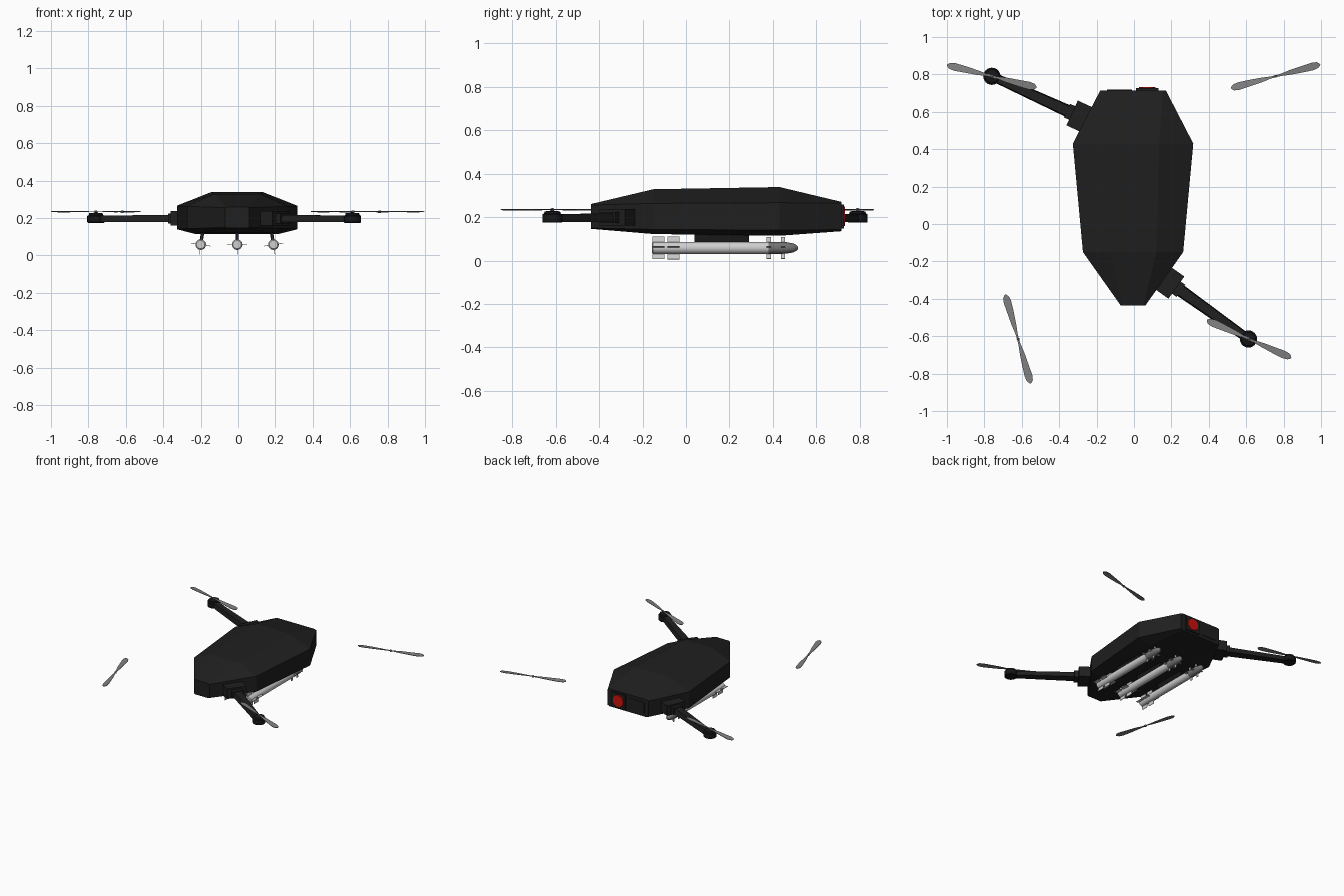
import bpy, bmesh, math
from mathutils import Matrix, Vector

if "Cube" in bpy.data.objects:
    bpy.data.objects.remove(bpy.data.objects["Cube"])


def material(name, rgb):
    m = bpy.data.materials.new(name)
    m.diffuse_color = (*rgb, 1)
    m.use_nodes = True
    m.node_tree.nodes["Principled BSDF"].inputs["Base Color"].default_value = m.diffuse_color
    return m


BLACK = material("matte black", (0.014, 0.014, 0.014))
DARK = material("deep black", (0.008, 0.008, 0.008))
GREY = material("blade grey", (0.22, 0.22, 0.22))
LIGHT = material("light grey", (0.62, 0.62, 0.62))
NOSE = material("nose grey", (0.17, 0.17, 0.17))
RED = material("lens red", (0.6, 0.006, 0.004))


def finish(name, bm, mat, matrix=None, smooth=False):
    bmesh.ops.recalc_face_normals(bm, faces=bm.faces[:])
    me = bpy.data.meshes.new(name)
    bm.to_mesh(me)
    bm.free()
    me.materials.append(mat)
    ob = bpy.data.objects.new(name, me)
    bpy.context.collection.objects.link(ob)
    if matrix:
        ob.matrix_world = matrix
    if smooth:
        bpy.ops.object.select_all(action='DESELECT')
        ob.select_set(True)
        bpy.context.view_layer.objects.active = ob
        bpy.ops.object.shade_smooth_by_angle(angle=math.radians(35))
    return ob


def loft(name, rings, mat, matrix=None, smooth=False):
    """Skin a list of equally sized rings and cap both ends."""
    bm = bmesh.new()
    vs = [[bm.verts.new(p) for p in ring] for ring in rings]
    n = len(vs[0])
    for a, b in zip(vs, vs[1:]):
        for i in range(n):
            j = (i + 1) % n
            bm.faces.new((a[i], a[j], b[j], b[i]))
    bm.faces.new(vs[0])
    bm.faces.new(vs[-1])
    return finish(name, bm, mat, matrix, smooth)


def box(name, lo, hi, mat, matrix=None):
    rings = [[(x, lo[1], lo[2]), (x, hi[1], lo[2]), (x, hi[1], hi[2]), (x, lo[1], hi[2])]
             for x in (lo[0], hi[0])]
    return loft(name, rings, mat, matrix)


def lathe(name, profile, mat, matrix=None, seg=24):
    """Turned part along local z from (radius, height) pairs."""
    rings = [[(r * math.cos(math.tau * i / seg), r * math.sin(math.tau * i / seg), h)
              for i in range(seg)] for r, h in profile]
    return loft(name, rings, mat, matrix, True)


# Faceted fuselage: y, half width, side low/high, top half width/z, bottom half width/z
CX = -0.005
stations = [(-0.437, 0.065, 0.150, 0.255, 0.055, 0.260, 0.055, 0.146),
            (-0.15, 0.268, 0.143, 0.263, 0.125, 0.328, 0.19, 0.122),
            (0.43, 0.322, 0.140, 0.266, 0.14, 0.338, 0.22, 0.114),
            (0.715, 0.175, 0.142, 0.264, 0.16, 0.270, 0.16, 0.135)]
rings = []
for y, w, zl, zu, t, zt, b, zb in stations:
    half = [(b, zb), (w, zl), (w, zu), (t, zt)]
    rings.append([(CX + x, y, z) for x, z in half] +
                 [(CX - x, y, z) for x, z in reversed(half)])
loft("fuselage", rings, BLACK)

# Rear sensor housing, red lens and hatch
box("sensor_housing", (0.012, 0.70, 0.148), (0.13, 0.727, 0.258), BLACK)
lathe("sensor_lens", [(0.046, 0), (0.044, 0.006)], RED,
      Matrix.Translation((0.071, 0.726, 0.203)) @ Matrix.Rotation(-math.pi / 2, 4, 'X'))
box("rear_hatch", (-0.145, 0.70, 0.16), (-0.012, 0.719, 0.245), BLACK)


# Folding arms with root brackets and motors
def arm(tag, root, tip):
    d = Vector(tip) - Vector(root)
    L = d.length
    m = Matrix.Translation((*root, 0)) @ Matrix.Rotation(math.atan2(d.y, d.x), 4, 'Z')
    box(tag + "_bracket", (-0.07, -0.073, 0.160), (0.045, 0.073, 0.238), BLACK, m)
    box(tag + "_collar", (0.04, -0.04, 0.172), (0.075, 0.04, 0.224), BLACK, m)
    rings = [[(x, -w, 0.178), (x, w, 0.178), (x, w * 0.8, z), (x, -w * 0.8, z)]
             for x, w, z in ((0.03, 0.034, 0.218), (L, 0.024, 0.212))]
    loft(tag + "_arm", rings, BLACK, m)
    lathe(tag + "_motor", [(0.042, 0.174), (0.046, 0.178), (0.046, 0.212), (0.038, 0.216),
                           (0.036, 0.226), (0.012, 0.228), (0.007, 0.232)],
          DARK, Matrix.Translation((*tip, 0)))


arm("rear_left", (-0.29, 0.575), (-0.76, 0.79))
arm("front_right", (0.19, -0.314), (0.612, -0.615))


# Two-bladed propellers: paddle outline mirrored through the hub
def propeller(tag, x, y, angle):
    outline = [(0.0, 0.005, -0.005), (0.03, 0.006, -0.006), (0.08, 0.013, -0.012),
               (0.15, 0.018, -0.017), (0.205, 0.022, -0.019), (0.232, 0.018, -0.014),
               (0.243, 0.009, -0.005), (0.247, 0.003, 0.0)]
    m = Matrix.Translation((x, y, 0.234)) @ Matrix.Rotation(math.radians(angle), 4, 'Z')
    for k, side in enumerate(("a", "b")):
        rings = [[(r, a, h + a * 0.1), (r, b, h + b * 0.1),
                  (r, b, h + b * 0.1 - 0.003), (r, a, h + a * 0.1 - 0.003)]
                 for r, a, b in outline for h in (0.0015,)]
        loft(f"{tag}_blade_{side}", rings, GREY, m @ Matrix.Rotation(math.pi * k, 4, 'Z'))
    lathe(tag + "_hub", [(0.008, -0.006), (0.008, 0.004), (0.004, 0.007)], GREY, m, 12)


propeller("rear_left_propeller", -0.76, 0.79, -14.5)
propeller("rear_right_propeller", 0.757, 0.79, 14.5)
propeller("front_left_propeller", -0.62, -0.615, -74.5)
propeller("front_right_propeller", 0.615, -0.615, -24.5)


# Underslung finned tubes on pylons, outer ones rolled inward
def store(tag, x, roll):
    m = Matrix.Translation((x, 0, 0.058)) @ Matrix.Rotation(math.radians(roll), 4, 'Y')
    along = m @ Matrix.Rotation(-math.pi / 2, 4, 'X')
    lathe(tag + "_tube", [(0.022, -0.157), (0.028, -0.152), (0.028, 0.38)], LIGHT, along)
    lathe(tag + "_nose", [(0.0283, 0.379), (0.0283, 0.435), (0.026, 0.465), (0.021, 0.492),
                          (0.014, 0.508), (0.004, 0.516)], NOSE, along)
    fins = [(-0.155, -0.1, 0.052), (-0.085, -0.03, 0.053),
            (0.37, 0.39, 0.050), (0.438, 0.455, 0.050)]
    for i, (y0, y1, r) in enumerate(fins):
        for k in range(4):
            box(f"{tag}_fin_{i}_{k}", (-0.0015, y0, 0.015), (0.0015, y1, r), LIGHT,
                m @ Matrix.Rotation(math.pi / 2 * k, 4, 'Y'))
    box(tag + "_pylon", (-0.009, 0.04, 0.024), (0.009, 0.29, 0.075), DARK, m)


for tag, x, roll in (("left_store", -0.2, 9), ("middle_store", -0.005, 0),
                     ("right_store", 0.19, -9)):
    store(tag, x, roll)
